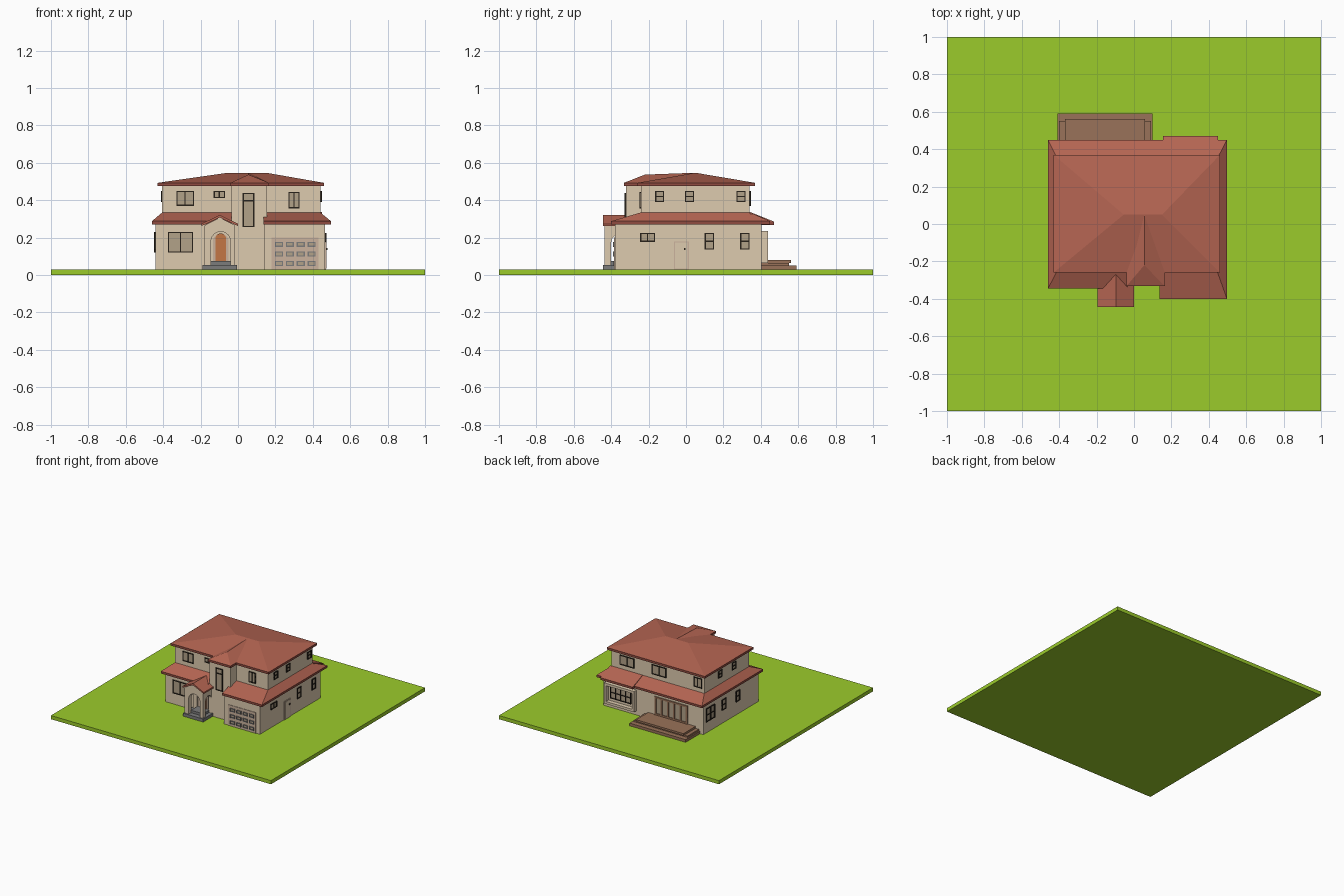
import bpy, bmesh, math

if "Cube" in bpy.data.objects:
    bpy.data.objects.remove(bpy.data.objects["Cube"])


def mat(name, r, g, b):
    m = bpy.data.materials.new(name)
    m.diffuse_color = (r, g, b, 1)
    m.use_nodes = True
    m.node_tree.nodes["Principled BSDF"].inputs["Base Color"].default_value = m.diffuse_color
    return m


GRASS = mat("grass", 0.33, 0.60, 0.024)
WALL = mat("stucco", 0.73, 0.60, 0.43)
ROOF = mat("tile", 0.46, 0.13, 0.085)
EAVE = mat("eave", 0.28, 0.07, 0.05)
BLACK = mat("frame", 0.02, 0.015, 0.01)
GLASS = mat("glass", 0.45, 0.36, 0.25)
STONE = mat("stone", 0.2, 0.2, 0.2)
WOOD = mat("deck_wood", 0.32, 0.17, 0.10)
DOOR = mat("door_wood", 0.55, 0.18, 0.06)
PANEL = mat("panel", 0.60, 0.45, 0.34)


def finish(name, bm, material):
    bmesh.ops.recalc_face_normals(bm, faces=bm.faces)
    me = bpy.data.meshes.new(name)
    bm.to_mesh(me)
    bm.free()
    ob = bpy.data.objects.new(name, me)
    bpy.context.collection.objects.link(ob)
    if material:
        me.materials.append(material)
    return ob


def boxes(name, items, material):
    """Object made of boxes given as (x0, x1, y0, y1, z0, z1)."""
    bm = bmesh.new()
    for x0, x1, y0, y1, z0, z1 in items:
        vs = bmesh.ops.create_cube(bm, size=1)["verts"]
        bmesh.ops.scale(bm, vec=(x1 - x0, y1 - y0, z1 - z0), verts=vs)
        bmesh.ops.translate(bm, vec=((x0 + x1) / 2, (y0 + y1) / 2, (z0 + z1) / 2), verts=vs)
    return finish(name, bm, material)


def loft(name, rings, material, caps=(True, True)):
    """Skin between rings holding equal numbers of points."""
    bm = bmesh.new()
    vr = [[bm.verts.new(p) for p in r] for r in rings]
    n = len(vr[0])
    for a, b in zip(vr, vr[1:]):
        for i in range(n):
            j = (i + 1) % n
            bm.faces.new((a[i], a[j], b[j], b[i]))
    if caps[0]:
        bm.faces.new(vr[0])
    if caps[1]:
        bm.faces.new(vr[-1])
    bmesh.ops.remove_doubles(bm, verts=bm.verts, dist=1e-5)
    return finish(name, bm, material)


def at(pts, z):
    return [(x, y, z) for x, y in pts]


def arch(name, axis, c, half, z0, spring, d0, d1, material=None):
    """Round-topped prism running along axis 'x' or 'y' from d0 to d1."""
    prof = [(c - half, z0), (c + half, z0)]
    prof += [(c + half * math.cos(math.pi * i / 12), spring + half * math.sin(math.pi * i / 12))
             for i in range(13)]
    put = (lambda u, d, z: (u, d, z)) if axis == "y" else (lambda u, d, z: (d, u, z))
    return loft(name, [[put(u, d, z) for u, z in prof] for d in (d0, d1)], material)


def on_wall(face, plane, u0, u1, z0, z1, d0, d1):
    """Box on a wall, reaching from d0 to d1 outward of its plane."""
    s = -1 if face in ("front", "left") else 1
    a, b = sorted((plane + s * d0, plane + s * d1))
    return (u0, u1, a, b, z0, z1) if face in ("front", "back") else (a, b, u0, u1, z0, z1)


def window(name, face, plane, u0, u1, z0, z1, cols=1, rows=1, t=0.006, frame=BLACK):
    bars = []
    for i in range(cols + 1):
        u = u0 + (u1 - u0 - t) * i / cols
        bars.append(on_wall(face, plane, u, u + t, z0, z1, -0.004, 0.008))
    for i in range(rows + 1):
        z = z0 + (z1 - z0 - t) * i / rows
        bars.append(on_wall(face, plane, u0, u1, z, z + t, -0.004, 0.0075))
    boxes(name + "_frame", bars, frame)
    boxes(name + "_glass", [on_wall(face, plane, u0, u1, z0, z1, -0.004, 0.002)], GLASS)


# ground and walls
boxes("lawn", [(-1, 1, -1, 1, 0, 0.03)], GRASS)
boxes("lower_walls", [(-0.44, 0.465, -0.24, 0.404, 0.03, 0.28)], WALL)
boxes("left_wing", [(-0.44, -0.03, -0.31, -0.2, 0.03, 0.28)], WALL)
boxes("garage", [(0.14, 0.465, -0.38, -0.2, 0.03, 0.28)], WALL)
boxes("upper_walls", [(-0.405, 0.44, -0.24, 0.34, 0.27, 0.485)], WALL)
boxes("stair_tower", [(-0.035, 0.155, -0.32, -0.2, 0.03, 0.485)], WALL)

# lower skirt roof
eave = [(-0.46, -0.345), (-0.035, -0.345), (-0.035, -0.24), (0.136, -0.24),
        (0.136, -0.40), (0.497, -0.40), (0.497, 0.45), (-0.46, 0.45)]
inner = [(-0.405, -0.24), (-0.035, -0.24), (-0.035, -0.24), (0.136, -0.24),
         (0.136, -0.24), (0.44, -0.24), (0.44, 0.34), (-0.405, 0.34)]
loft("lower_eave", [at(eave, 0.27), at(eave, 0.288)], EAVE, (True, False))
loft("lower_roof", [at(eave, 0.288), at(inner, 0.335)], ROOF, (False, False))


def hip(name, x0, x1, y0, y1, ridge):
    rect = [(x0, y0), (x1, y0), (x1, y1), (x0, y1)]
    loft(name + "_eave", [at(rect, 0.475), at(rect, 0.493)], EAVE, (True, False))
    loft(name, [at(rect, 0.493), ridge], ROOF, (False, False))


# upper hipped roofs
a, b = (-0.055, 0.05, 0.547), (0.15, 0.05, 0.547)
hip("main_roof", -0.43, 0.46, -0.26, 0.37, [a, b, b, a])
f, r = (0.055, -0.22, 0.537), (0.055, 0.05, 0.547)
hip("tower_roof", -0.04, 0.165, -0.332, 0.0, [f, f, r, r])

# porch with arched openings
gable = [(-0.18, 0.055), (-0.015, 0.055), (-0.015, 0.265), (-0.0975, 0.308), (-0.18, 0.265)]
porch = loft("porch", [[(x, y, z) for x, z in gable] for y in (-0.435, -0.305)], WALL)
cutters = [arch("front_cutter", "y", -0.0925, 0.052, 0.04, 0.18, -0.5, -0.312),
           arch("side_cutter", "x", -0.362, 0.038, 0.04, 0.175, -0.3, 0.1)]
for c in cutters:
    c.hide_render = True
    m = porch.modifiers.new("opening", "BOOLEAN")
    m.operation, m.object, m.solver = "DIFFERENCE", c, "EXACT"
    bpy.context.view_layer.objects.active = porch
    bpy.ops.object.modifier_apply(modifier=m.name)
for c in cutters:
    bpy.data.objects.remove(c)
slab = [(-0.195, 0.262), (-0.0975, 0.308), (0.0, 0.262), (0.0, 0.274), (-0.0975, 0.322), (-0.195, 0.274)]
loft("porch_roof", [[(x, y, z) for x, z in slab] for y in (-0.445, -0.26)], ROOF)
boxes("porch_steps", [(-0.19, -0.005, -0.445, -0.3, 0.03, 0.055),
                      (-0.145, -0.035, -0.405, -0.3, 0.05, 0.075)], STONE)
arch("door_surround", "y", -0.0925, 0.042, 0.075, 0.18, -0.318, -0.30, PANEL)
arch("front_door", "y", -0.0925, 0.028, 0.075, 0.195, -0.323, -0.30, DOOR)

# front windows and garage door
window("front_upper_left", "front", -0.24, -0.33, -0.235, 0.37, 0.45, 2)
window("front_upper_small", "front", -0.24, -0.13, -0.07, 0.412, 0.45, 2)
window("front_upper_right", "front", -0.24, 0.27, 0.33, 0.357, 0.445, 2)
window("front_lower", "front", -0.31, -0.375, -0.24, 0.12, 0.23, 2)
window("tower_window", "front", -0.32, 0.025, 0.087, 0.257, 0.40)
window("tower_transom", "front", -0.32, 0.025, 0.087, 0.394, 0.44)
boxes("garage_door", [on_wall("front", -0.38, 0.18, 0.43, 0.03, 0.2, -0.01, 0.004)], PANEL)
for i in range(4):
    for j in range(3):
        u, z = 0.197 + 0.0585 * i, 0.048 + 0.0515 * j
        window(f"garage_panel_{i}_{j}", "front", -0.383, u, u + 0.043, z, z + 0.027, frame=STONE)

# side windows
for i, y in enumerate((-0.165, -0.005, 0.27)):
    window(f"right_upper_{i}", "right", 0.44, y, y + 0.048, 0.39, 0.45, 1, 2)
window("right_lower_wide", "right", 0.465, -0.245, -0.165, 0.178, 0.225, 2)
for i, y in enumerate((0.1, 0.29)):
    window(f"right_lower_{i}", "right", 0.465, y, y + 0.05, 0.137, 0.225, 1, 2)
for i, y in enumerate((0.115, -0.065)):
    window(f"left_upper_{i}", "left", -0.405, y, y + 0.048, 0.39, 0.45, 1, 2)
    window(f"left_lower_{i}", "left", -0.44, y, y + 0.05, 0.137, 0.225, 1, 2)
window("left_lower_wide", "left", -0.44, 0.26, 0.37, 0.12, 0.23, 2, 2)

# side door
boxes("side_door", [on_wall("right", 0.465, -0.065, 0.015, 0.03, 0.18, -0.01, 0.005)], PANEL)
boxes("side_door_panel", [on_wall("right", 0.465, -0.058, 0.008, 0.035, 0.173, 0, 0.007)], WALL)
boxes("door_knob", [on_wall("right", 0.465, -0.012, -0.002, 0.135, 0.145, 0, 0.014)], BLACK)

# back windows
for i, (x0, x1) in enumerate(((0.23, 0.36), (-0.06, 0.07), (-0.385, -0.31))):
    window(f"back_upper_{i}", "back", 0.34, x0, x1, 0.37, 0.45, 2)

# back bay with its own eave
boxes("bay_ledges", [(0.165, 0.44, 0.39, 0.438, 0.065, 0.085),
                     (0.165, 0.44, 0.39, 0.438, 0.215, 0.235),
                     (0.165, 0.185, 0.39, 0.438, 0.085, 0.215),
                     (0.42, 0.44, 0.39, 0.438, 0.085, 0.215)], WALL)
window("bay_window", "back", 0.41, 0.21, 0.40, 0.11, 0.21, 4, 2)
bay = [(0.155, 0.36), (0.45, 0.36), (0.45, 0.47), (0.155, 0.47)]
bay_top = [(0.155, 0.34), (0.45, 0.34), (0.45, 0.345), (0.155, 0.345)]
loft("bay_eave", [at(bay, 0.268), at(bay, 0.286)], EAVE)
loft("bay_roof", [at(bay, 0.286), at(bay_top, 0.336)], ROOF)

# patio doors and deck
window("patio_door", "back", 0.404, -0.30, 0.0, 0.08, 0.23, 5, 1, 0.014, WOOD)
boxes("deck", [(-0.41, 0.1, 0.40, 0.59, 0.03, 0.052),
               (-0.40, 0.09, 0.40, 0.55, 0.05, 0.064),
               (-0.37, 0.06, 0.40, 0.562, 0.064, 0.08)], WOOD)
